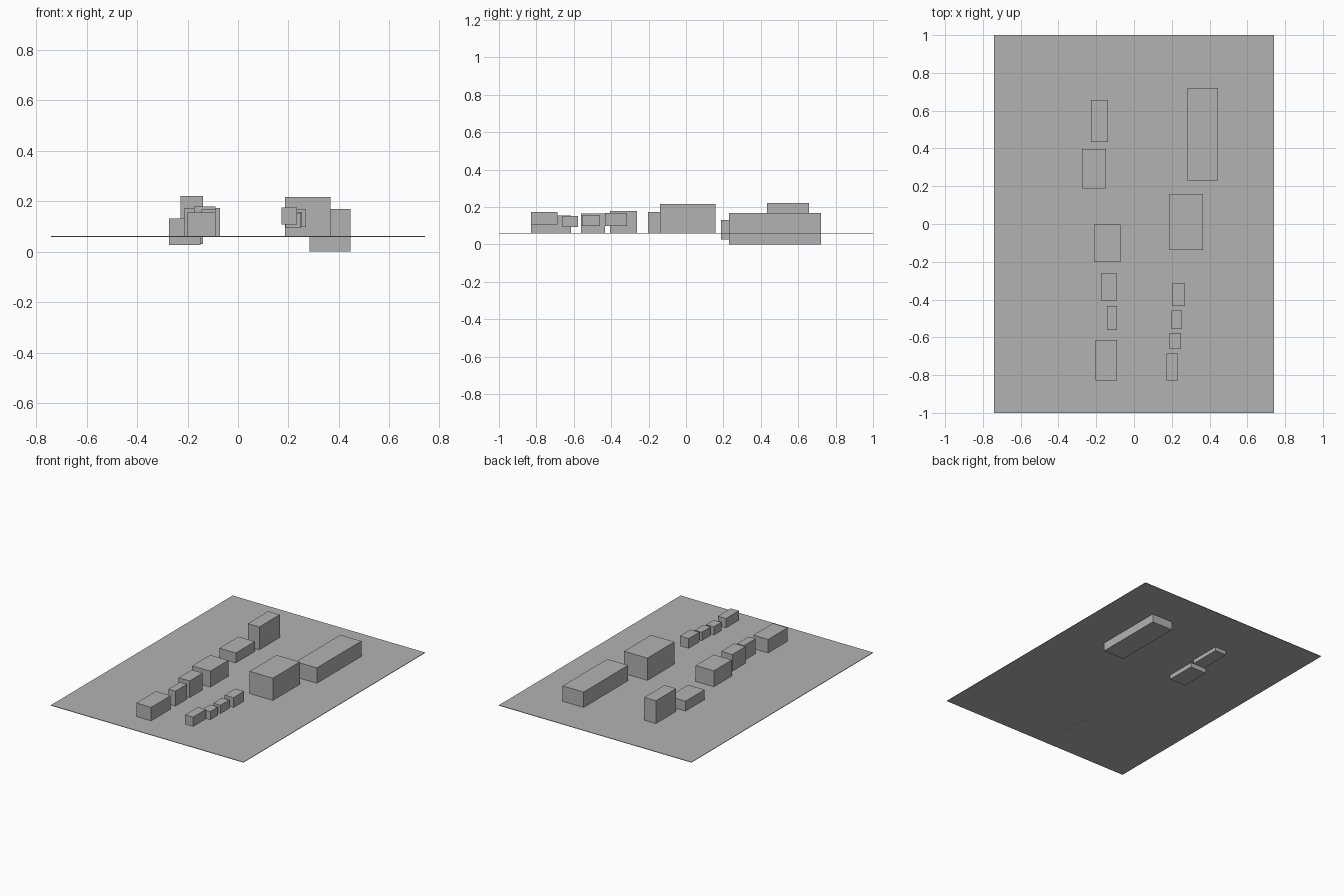
import bpy
import bmesh
from mathutils import Matrix, Vector

if "Cube" in bpy.data.objects:
    bpy.data.objects.remove(bpy.data.objects["Cube"])

grey = bpy.data.materials.new("plain_grey")
grey.diffuse_color = (0.45, 0.45, 0.45, 1.0)
grey.use_nodes = True
grey.node_tree.nodes["Principled BSDF"].inputs["Base Color"].default_value = grey.diffuse_color


def block(name, x0, x1, y0, y1, z0, z1):
    """Axis-aligned box between two corners."""
    bm = bmesh.new()
    size = Vector((x1 - x0, y1 - y0, z1 - z0))
    centre = Vector((x0 + x1, y0 + y1, z0 + z1)) / 2
    bmesh.ops.create_cube(bm, size=1.0,
                          matrix=Matrix.Translation(centre) @ Matrix.Diagonal(size.to_4d()))
    mesh = bpy.data.meshes.new(name)
    bm.to_mesh(mesh)
    bm.free()
    mesh.materials.append(grey)
    obj = bpy.data.objects.new(name, mesh)
    bpy.context.collection.objects.link(obj)
    return obj


# Thin ground sheet
BASE, TOP = 0.0585, 0.062
block("ground_sheet", -0.742, 0.742, -1.0, 1.0, BASE, TOP)

# Left row of blocks, back to front; the two rear ones sink through the sheet
block("left_tall_block", -0.228, -0.138, 0.433, 0.657, 0.031, 0.221)
block("left_low_block", -0.274, -0.148, 0.187, 0.397, 0.027, 0.131)
SEATED = 0.0605
block("left_middle_block", -0.212, -0.072, -0.202, -0.003, SEATED, 0.173)
block("left_narrow_block", -0.174, -0.089, -0.405, -0.261, SEATED, 0.178)
block("left_slim_block", -0.144, -0.090, -0.561, -0.434, SEATED, 0.166)
block("left_front_block", -0.203, -0.089, -0.829, -0.614, 0.058, 0.156)

# Right row: large rear blocks
block("right_long_block", 0.284, 0.446, 0.231, 0.721, 0.0, 0.169)
block("right_big_block", 0.186, 0.366, -0.138, 0.159, SEATED, 0.217)

# Right row: small blocks hovering above the sheet
block("right_small_block_1", 0.201, 0.269, -0.433, -0.316, 0.098, 0.168)
block("right_small_block_2", 0.199, 0.254, -0.556, -0.459, 0.098, 0.158)
block("right_small_block_3", 0.189, 0.249, -0.661, -0.577, 0.094, 0.153)
block("right_small_block_4", 0.172, 0.234, -0.828, -0.686, 0.107, 0.174)
